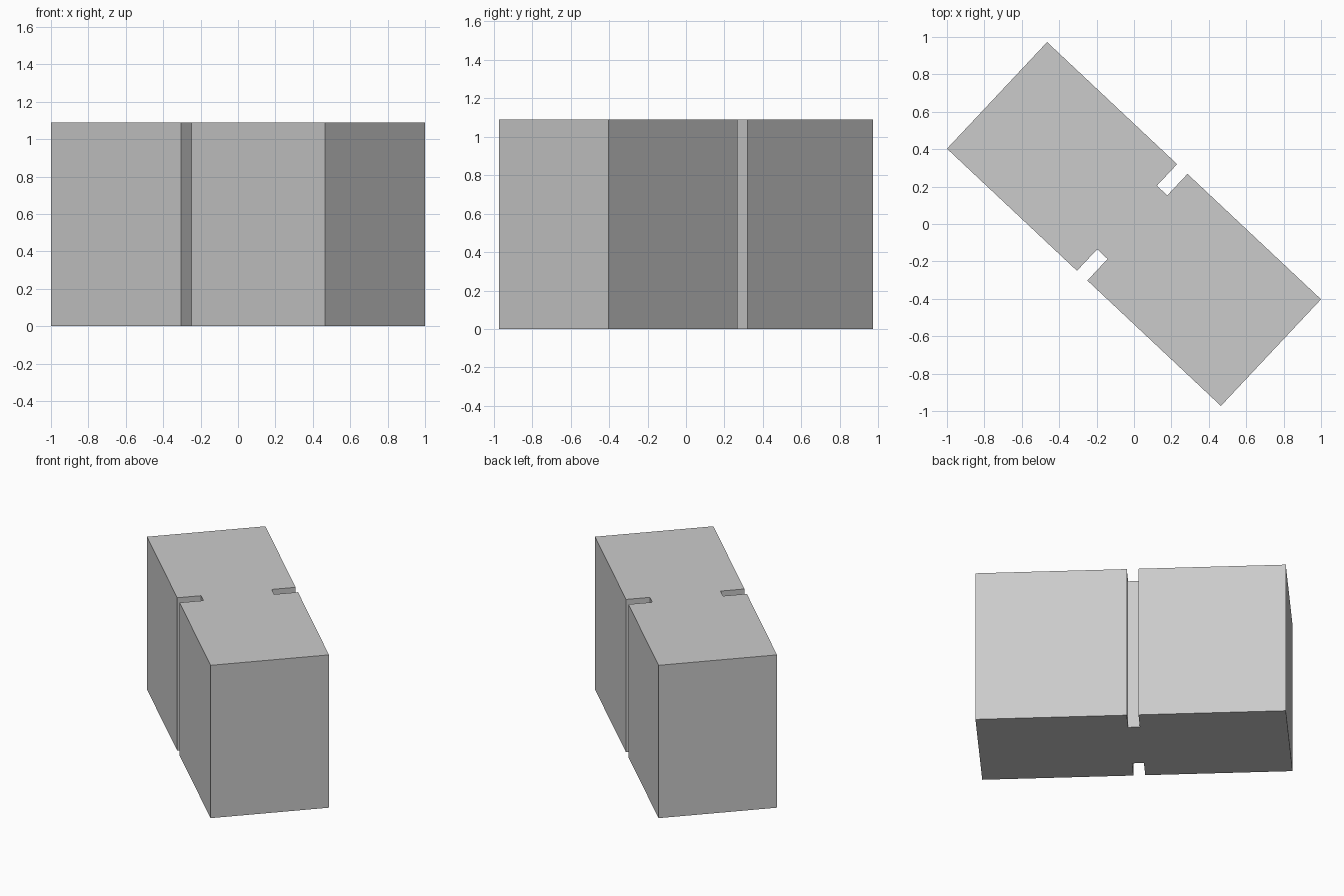
import bpy, bmesh
from math import radians
from mathutils import Matrix

if "Cube" in bpy.data.objects:
    bpy.data.objects.remove(bpy.data.objects["Cube"])

HALF_LENGTH, HALF_WIDTH, HEIGHT = 1.0045, 0.391, 1.09
SLOT_START, SLOT_END, SLOT_FLOOR = -0.051, 0.025, 0.233

# Half of the plan outline, with a slot in its long side
side = [(HALF_LENGTH, HALF_WIDTH), (SLOT_END, HALF_WIDTH), (SLOT_END, SLOT_FLOOR),
        (SLOT_START, SLOT_FLOOR), (SLOT_START, HALF_WIDTH), (-HALF_LENGTH, HALF_WIDTH)]
# Mirror it to the other long side
outline = side + [(x, -y) for x, y in reversed(side)]

# Extrude the outline into a block and turn it diagonally
bm = bmesh.new()
base = bm.faces.new([bm.verts.new((x, y, 0)) for x, y in outline])
top = bmesh.ops.extrude_face_region(bm, geom=[base], use_keep_orig=True)
top_verts = [g for g in top["geom"] if isinstance(g, bmesh.types.BMVert)]
bmesh.ops.translate(bm, verts=top_verts, vec=(0, 0, HEIGHT))
bmesh.ops.rotate(bm, verts=bm.verts, matrix=Matrix.Rotation(radians(-43.2), 3, 'Z'))
bmesh.ops.recalc_face_normals(bm, faces=bm.faces)

mesh = bpy.data.meshes.new("slotted_block")
bm.to_mesh(mesh)
bm.free()
bpy.context.collection.objects.link(bpy.data.objects.new("slotted_block", mesh))
